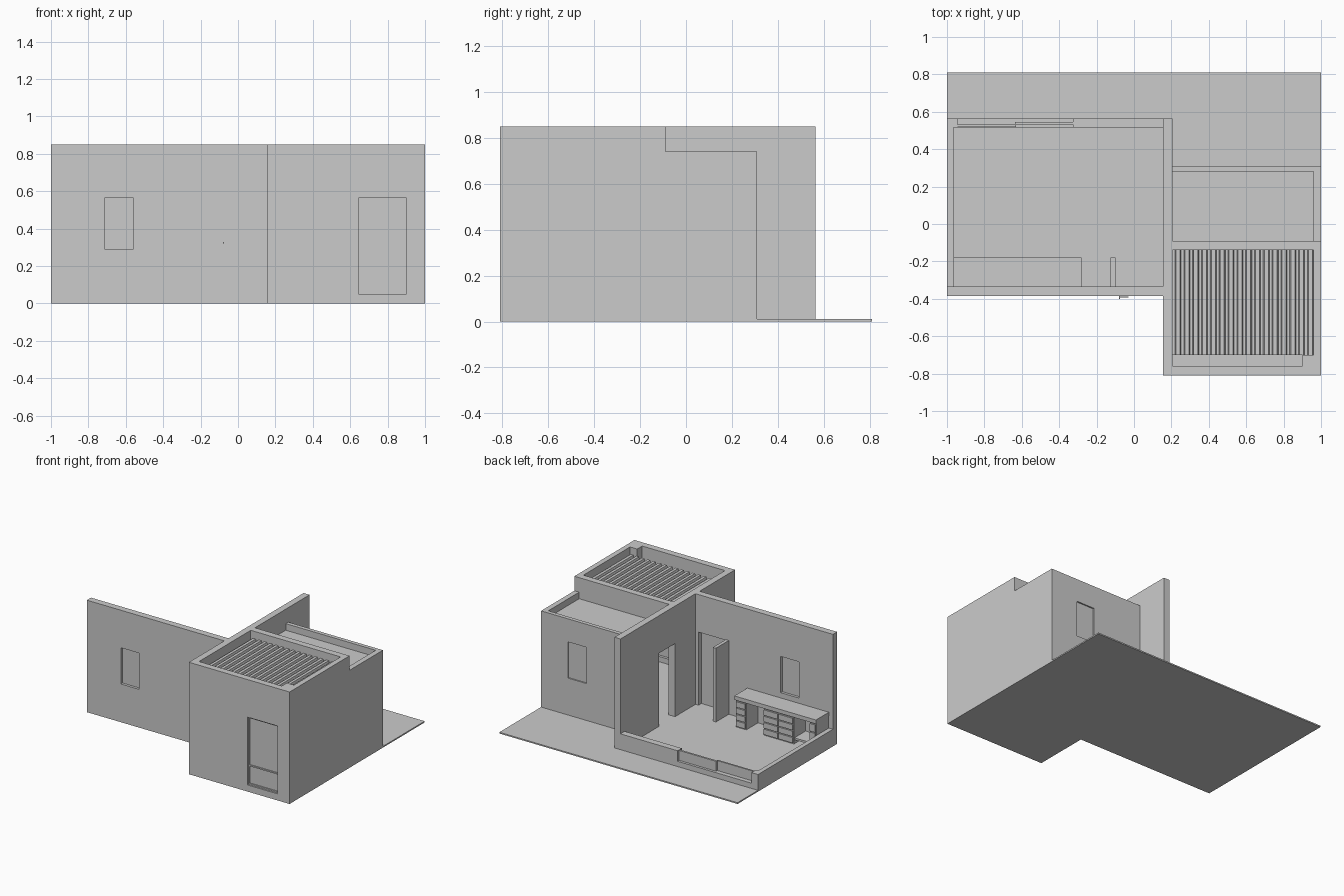
import bpy, bmesh

cube = bpy.data.objects.get("Cube")
if cube:
    bpy.data.objects.remove(cube, do_unlink=True)

WALL = 0.85      # full wall height
LOW = 0.13       # cut-down wall height
HEAD = 0.565     # top of doors and windows
SILL = 0.29
FLOOR = 0.01


def prism(name, profile, lo, hi, place):
    """Extrude a 2D profile; place(u, v, w) puts it in space."""
    bm = bmesh.new()
    face = bm.faces.new([bm.verts.new(place(u, v, lo)) for u, v in profile])
    shift = [b - a for a, b in zip(place(0, 0, lo), place(0, 0, hi))]
    geo = bmesh.ops.extrude_face_region(bm, geom=[face])["geom"]
    bmesh.ops.translate(bm, vec=shift, verts=[g for g in geo if isinstance(g, bmesh.types.BMVert)])
    bmesh.ops.recalc_face_normals(bm, faces=bm.faces)
    mesh = bpy.data.meshes.new(name)
    bm.to_mesh(mesh)
    bm.free()
    obj = bpy.data.objects.new(name, mesh)
    bpy.context.scene.collection.objects.link(obj)
    return obj


def along_x(u, v, w): return (w, u, v)
def along_y(u, v, w): return (u, w, v)
def along_z(u, v, w): return (u, v, w)


def box(name, x, y, z):
    corners = [(x[0], y[0]), (x[1], y[0]), (x[1], y[1]), (x[0], y[1])]
    return prism(name, corners, z[0], z[1], along_z)


def cut(wall, x, y, z):
    """Cut a box-shaped opening out of a wall."""
    cutter = box("opening_cutter", x, y, z)
    cutter.hide_render = True
    mod = wall.modifiers.new("opening", 'BOOLEAN')
    mod.operation, mod.solver, mod.object = 'DIFFERENCE', 'EXACT', cutter
    with bpy.context.temp_override(object=wall, active_object=wall):
        bpy.ops.object.modifier_apply(modifier=mod.name)
    bpy.data.objects.remove(cutter, do_unlink=True)


def window(name, wall, x, y, z):
    """Opening through a wall with a pane set in the middle of its depth."""
    cut(wall, x, (y[0] - 0.05, y[1] + 0.05), z)
    mid = (y[0] + y[1]) / 2
    box(name, x, (mid - 0.005, mid + 0.005), z)


# Base slab, L-shaped
prism("base_slab", [(-1, -0.385), (0.155, -0.385), (0.155, -0.81), (1, -0.81), (1, 0.81), (-1, 0.81)],
      0, FLOOR, along_z)

# Main room walls
front_y = (-0.385, -0.335)
front_wall = box("front_wall", (-1, 0.155), front_y, (0, WALL))
window("front_window", front_wall, (-0.715, -0.56), front_y, (SILL, HEAD))
cut(front_wall, (-0.11, 0.13), (-0.37, -0.3), (FLOOR, HEAD))

long_wall = box("long_wall", (0.155, 0.205), (-0.81, 0.565), (0, WALL))
cut(long_wall, (0.1, 0.25), (-0.09, 0.1), (FLOOR, HEAD))

box("low_side_wall", (-1, -0.965), (-0.335, 0.515), (0, LOW))
low_back_wall = box("low_back_wall", (-1, 0.155), (0.515, 0.565), (0, LOW))
cut(low_back_wall, (-0.945, -0.325), (0.45, 0.6), (0.05, 0.2))
box("sliding_pane_outer", (-0.635, -0.325), (0.531, 0.546), (0.05, LOW - 0.005))
box("sliding_pane_inner", (-0.945, -0.63), (0.518, 0.531), (0.05, LOW - 0.005))

# Annex walls
annex_front_y = (-0.81, -0.76)
annex_front = box("annex_front_wall", (0.205, 1), annex_front_y, (0, WALL))
prism("annex_side_wall", [(-0.76, 0), (0.31, 0), (0.31, 0.74), (-0.09, 0.74), (-0.09, WALL), (-0.76, WALL)],
      0.96, 1, along_x)
divider = box("annex_divider_wall", (0.205, 0.96), (-0.14, -0.09), (0, WALL))
cut(divider, (0.21, 0.41), (-0.2, 0), (FLOOR, HEAD))
annex_back_y = (0.28, 0.31)
annex_back = box("annex_back_wall", (0.205, 0.96), annex_back_y, (0, 0.74))
window("annex_back_window", annex_back, (0.62, 0.775), annex_back_y, (SILL, HEAD))

# Tall glazed opening with its frame and middle rail
window("tall_window_glass", annex_front, (0.645, 0.9), annex_front_y, (0.05, HEAD))
frame_y = (-0.798, -0.78)
for side, x in (("right", 0.645), ("left", 0.89)):
    box("tall_window_stile_" + side, (x, x + 0.01), frame_y, (0.05, HEAD))
for level, z in (("bottom", 0.05), ("middle", 0.19), ("top", 0.555)):
    box("tall_window_rail_" + level, (0.655, 0.89), frame_y, (z, z + 0.01))

# Roofs
box("flat_roof", (0.205, 0.96), (-0.09, 0.28), (0.66, 0.69))
box("roof_gutter", (0.205, 0.96), (-0.76, -0.70), (0.72, 0.74))
box("roof_corner_post", (0.90, 0.96), (-0.76, -0.70), (0.74, WALL))

# Corrugated roof sheet
RIBS = 16
pitch = (0.96 - 0.205) / RIBS
crest = []
for i in range(RIBS):
    x = 0.205 + i * pitch
    crest += [(x, 0.775), (x + pitch * 0.3, 0.775), (x + pitch * 0.42, 0.795), (x + pitch * 0.88, 0.795)]
crest.append((0.96, 0.775))
under = [(x, z - 0.008) for x, z in reversed(crest)]
prism("corrugated_roof", crest + under, -0.70, -0.14, along_y)

# Door handle: stem and lever
box("handle_stem", (-0.08, -0.074), (-0.4, -0.385), (0.322, 0.329))
box("handle_lever", (-0.074, -0.03), (-0.392, -0.387), (0.322, 0.329))

# Partition beside the door
box("partition", (-0.125, -0.1), (-0.335, -0.18), (FLOOR, 0.57))

# Counter and drawer units
box("counter_top", (-0.965, -0.28), (-0.335, -0.18), (0.22, 0.25))


def drawer_unit(name, x, count):
    box(name + "_body", x, (-0.335, -0.195), (FLOOR, 0.22))
    step = (0.215 - 0.02) / count
    for i in range(count):
        z = 0.02 + i * step
        box(f"{name}_drawer_{i + 1}", (x[0] + 0.004, x[1] - 0.004), (-0.195, -0.184), (z, z + step - 0.007))


drawer_unit("left_unit", (-0.37, -0.285), 4)
drawer_unit("middle_unit_a", (-0.645, -0.52), 4)
drawer_unit("middle_unit_b", (-0.77, -0.645), 4)
drawer_unit("right_unit", (-0.96, -0.905), 3)
box("low_shelf", (-0.905, -0.77), (-0.335, -0.2), (0.04, 0.055))
